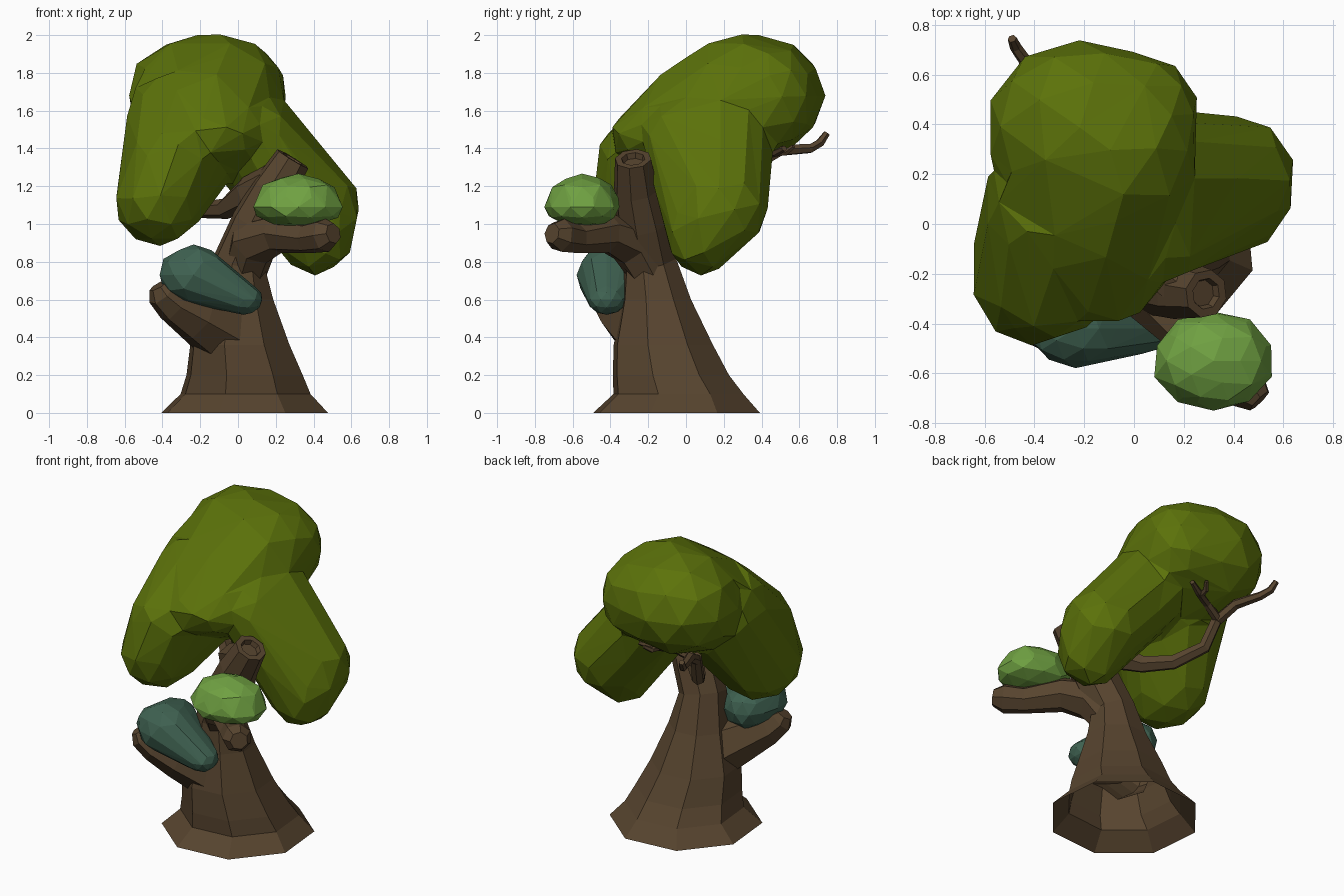
import bpy, bmesh, math, random
from mathutils import Vector

if "Cube" in bpy.data.objects:
    bpy.data.objects.remove(bpy.data.objects["Cube"])

random.seed(4)


def material(name, rgb):
    m = bpy.data.materials.new(name)
    m.diffuse_color = (*rgb, 1)
    m.use_nodes = True
    m.node_tree.nodes["Principled BSDF"].inputs["Base Color"].default_value = m.diffuse_color
    return m


BARK = material("brown bark", (0.095, 0.058, 0.028))
OLIVE = material("olive leaves", (0.106, 0.168, 0.003))
TEAL = material("teal leaves", (0.050, 0.122, 0.083))
LIGHT = material("light green leaves", (0.16, 0.355, 0.054))


def finish(bm, name, mat):
    bmesh.ops.recalc_face_normals(bm, faces=bm.faces[:])
    me = bpy.data.meshes.new(name)
    bm.to_mesh(me)
    bm.free()
    me.materials.append(mat)
    ob = bpy.data.objects.new(name, me)
    bpy.context.scene.collection.objects.link(ob)
    return ob


def tube(name, path, sides, flat=0, dent=False, phase=0.0):
    """Tapered limb through (x, y, z, radius) rings; the first `flat` rings stay level."""
    pts = [Vector(p[:3]) for p in path]
    rings = []
    for i, p in enumerate(path):
        a, b = pts[max(i - 1, 0)], pts[min(i + 1, len(pts) - 1)]
        n = Vector((0, 0, 1)) if i < flat else (b - a).normalized()
        rings.append((pts[i], n, p[3]))
    if dent:  # hollowed sawn end
        c, n, r = rings[-1]
        rings += [(c, n, r * 0.65), (c - n * 0.03, n, r * 0.55)]
    bm = bmesh.new()
    u = Vector((1, 0, 0)) if abs(rings[0][1].x) < 0.9 else Vector((0, 1, 0))
    angles = [phase + 2 * math.pi * k / sides for k in range(sides)]
    loops = []
    for c, n, r in rings:
        u = (u - n * u.dot(n)).normalized()
        w = n.cross(u)
        loops.append([bm.verts.new(c + (u * math.cos(t) + w * math.sin(t)) * r) for t in angles])
    for lo, hi in zip(loops, loops[1:]):
        for k in range(sides):
            j = (k + 1) % sides
            bm.faces.new((lo[k], lo[j], hi[j], hi[k]))
    bm.faces.new(loops[0][::-1])
    bm.faces.new(loops[-1])
    return finish(bm, name, BARK)


def bake(ob):
    """Replace the object's mesh by its modified result."""
    dg = bpy.context.evaluated_depsgraph_get()
    ob.data = bpy.data.meshes.new_from_object(ob.evaluated_get(dg))
    ob.modifiers.clear()


# unit icosphere directions shared by all the foliage
ico = bmesh.new()
bmesh.ops.create_icosphere(ico, subdivisions=2, radius=1)
DIRS = [v.co.normalized() for v in ico.verts]
ico.free()


def foliage(name, hulls, mat, jitter=0.0):
    """Each hull wraps ellipsoids given as (x, y, z, rx, ry, rz)."""
    bm = bmesh.new()
    for blobs in hulls:
        verts = []
        for x, y, z, rx, ry, rz in blobs:
            for d in DIRS:
                s = 1.02 + random.uniform(-jitter, jitter)
                verts.append(bm.verts.new((x + d.x * rx * s, y + d.y * ry * s, z + d.z * rz * s)))
        bmesh.ops.convex_hull(bm, input=verts)
        bmesh.ops.delete(bm, geom=[v for v in bm.verts if not v.link_faces], context='VERTS')
    return finish(bm, name, mat)


# trunk: flared octagonal foot, leaning stem, sawn upper stub
trunk = tube("trunk", [
    (0.035, -0.05, 0.0, 0.462), (0.04, -0.04, 0.10, 0.36),
    (0.035, -0.08, 0.20, 0.322), (0.01, -0.12, 0.36, 0.275), (0.005, -0.155, 0.60, 0.19),
    (0.01, -0.19, 0.80, 0.145), (0.10, -0.23, 1.0, 0.14),
    (0.19, -0.265, 1.18, 0.12), (0.29, -0.28, 1.345, 0.098)], 8, flat=5, dent=True, phase=-0.3)

# low left limb with its broad shoulder
left_limb = tube("left_limb", [
    (0.07, -0.11, 0.38, 0.14), (-0.07, -0.20, 0.45, 0.20), (-0.22, -0.315, 0.53, 0.155),
    (-0.34, -0.385, 0.59, 0.115), (-0.40, -0.42, 0.64, 0.09), (-0.42, -0.43, 0.675, 0.055)], 7)

# front right limb
right_limb = tube("right_limb", [
    (0.03, -0.18, 0.74, 0.12), (0.08, -0.28, 0.90, 0.135),
    (0.21, -0.42, 0.95, 0.105), (0.37, -0.58, 0.925, 0.082),
    (0.46, -0.665, 0.94, 0.09), (0.505, -0.71, 0.95, 0.055)], 7)

# thin back branch with its twigs
back_branch = tube("back_branch", [
    (0.22, -0.26, 1.24, 0.10), (0.06, -0.14, 1.16, 0.095),
    (-0.07, 0.0, 1.08, 0.055), (-0.19, 0.14, 1.075, 0.045),
    (-0.30, 0.30, 1.15, 0.04), (-0.34, 0.38, 1.34, 0.034)], 6)
FORK = (-0.34, 0.38, 1.32)
tube("long_twig", [(*FORK, 0.034), (-0.38, 0.50, 1.39, 0.032), (-0.44, 0.66, 1.40, 0.026),
                   (-0.475, 0.71, 1.43, 0.024), (-0.49, 0.745, 1.48, 0.018)], 6)
tube("side_twig", [(*FORK, 0.03), (-0.22, 0.42, 1.37, 0.026),
                   (-0.10, 0.48, 1.38, 0.022), (-0.02, 0.52, 1.40, 0.015)], 6)
tube("small_twig", [(-0.13, 0.465, 1.375, 0.02), (-0.12, 0.53, 1.38, 0.017), (-0.09, 0.57, 1.41, 0.012)], 5)

# weld the limbs into the trunk, then open the underside of the foot
for limb in (left_limb, right_limb, back_branch):
    weld = trunk.modifiers.new("weld", 'BOOLEAN')
    weld.operation = 'UNION'
    weld.solver = 'EXACT'
    weld.object = limb
bake(trunk)
for limb in (left_limb, right_limb, back_branch):
    bpy.data.objects.remove(limb)
bm = bmesh.new()
bm.from_mesh(trunk.data)
under = [f for f in bm.faces if all(v.co.z < 0.001 for v in f.verts)]
bmesh.ops.delete(bm, geom=under, context='FACES')
bm.to_mesh(trunk.data)
bm.free()

# big canopy: leaning crown plus two drooping lobes, fused and faceted
crown = [(-0.22, 0.39, 1.68, 0.37, 0.345, 0.315), (-0.10, 0.30, 1.68, 0.35, 0.36, 0.32),
         (0.03, 0.44, 1.67, 0.23, 0.24, 0.27),
         (-0.17, 0.02, 1.53, 0.34, 0.29, 0.31), (-0.13, -0.19, 1.47, 0.26, 0.21, 0.15)]
left_lobe = [(-0.42, -0.19, 1.13, 0.235, 0.295, 0.245), (-0.34, -0.18, 1.35, 0.25, 0.29, 0.23),
             (-0.23, 0.10, 1.57, 0.37, 0.32, 0.28)]
right_lobe = [(0.41, 0.08, 0.965, 0.21, 0.19, 0.235), (0.41, 0.18, 1.08, 0.24, 0.25, 0.24),
              (0.01, 0.19, 1.53, 0.28, 0.28, 0.22), (0.08, -0.03, 1.49, 0.20, 0.21, 0.16)]
canopy = foliage("canopy", [crown, left_lobe, right_lobe], OLIVE)
fuse = canopy.modifiers.new("fuse", 'REMESH')
fuse.mode = 'VOXEL'
fuse.voxel_size = 0.03
soften = canopy.modifiers.new("soften", 'SMOOTH')
soften.factor = 0.5
soften.iterations = 4
facet = canopy.modifiers.new("facet", 'DECIMATE')
facet.ratio = 0.018

# smaller leaf clumps resting on the limbs
foliage("teal_clump", [[(-0.235, -0.42, 0.73, 0.18, 0.155, 0.155),
                        (-0.25, -0.32, 0.73, 0.14, 0.17, 0.14),
                        (0.03, -0.42, 0.60, 0.10, 0.10, 0.08)]], TEAL, 0.03)
foliage("light_clump", [[(0.32, -0.55, 1.14, 0.21, 0.18, 0.12),
                         (0.32, -0.55, 1.09, 0.24, 0.20, 0.105)]], LIGHT, 0.05)
